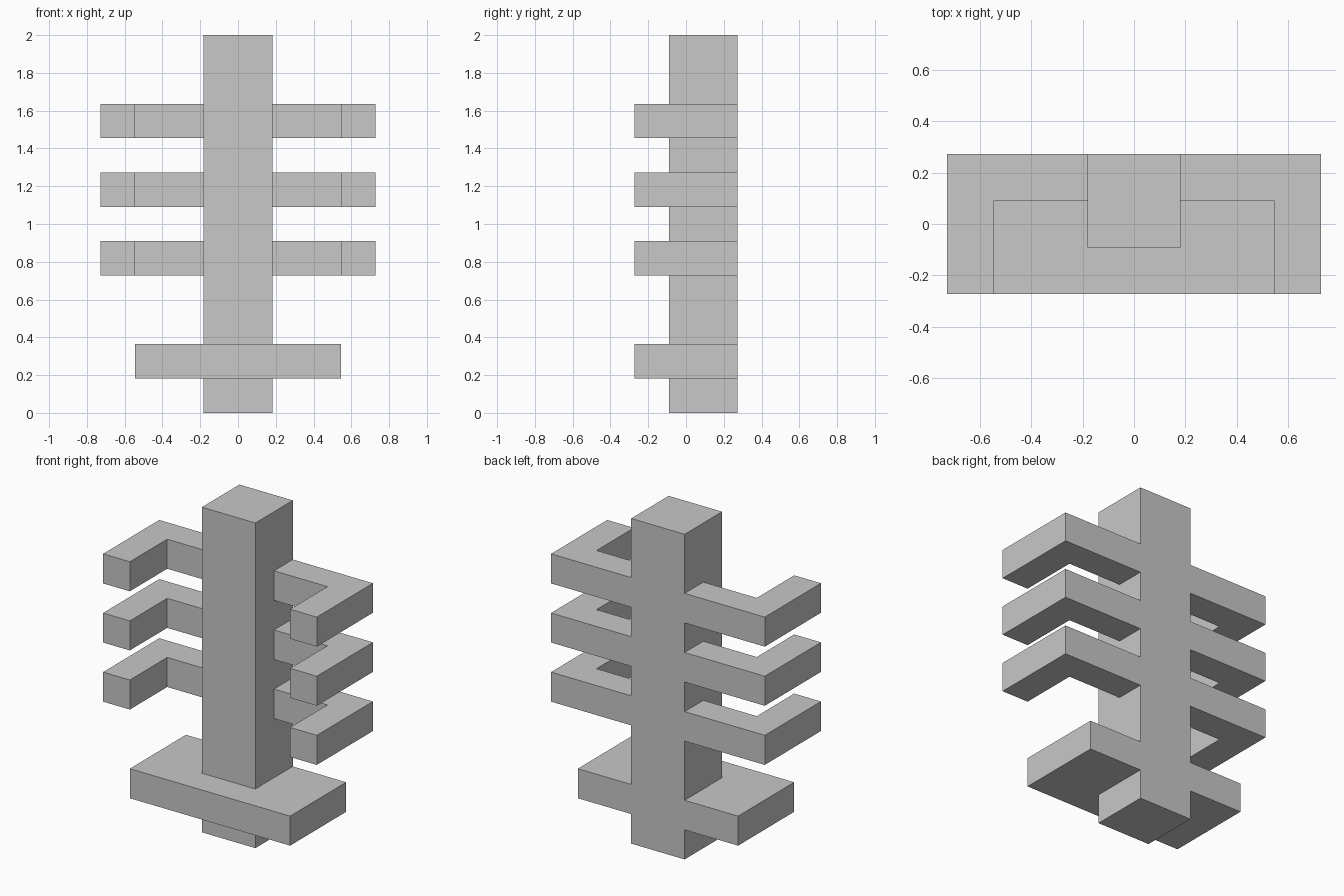
import bpy
import bmesh

if "Cube" in bpy.data.objects:
    bpy.data.objects.remove(bpy.data.objects["Cube"])

U = 2 / 11  # one grid block; the whole model sits on this grid

bone = bpy.data.materials.new("light_grey")
bone.diffuse_color = (0.58, 0.58, 0.58, 1)
bone.use_nodes = True
bone.node_tree.nodes["Principled BSDF"].inputs["Base Color"].default_value = bone.diffuse_color


def extrude_profile(name, outline, z0, z1):
    """Prism from an xy outline (in blocks), raised from z0 to z1."""
    bm = bmesh.new()
    face = bm.faces.new([bm.verts.new((x * U, y * U, z0 * U)) for x, y in outline])
    top = bmesh.ops.extrude_face_region(bm, geom=[face])["geom"]
    bmesh.ops.translate(bm, vec=(0, 0, (z1 - z0) * U),
                        verts=[v for v in top if isinstance(v, bmesh.types.BMVert)])
    bmesh.ops.recalc_face_normals(bm, faces=bm.faces)
    mesh = bpy.data.meshes.new(name)
    bm.to_mesh(mesh)
    bm.free()
    mesh.materials.append(bone)
    obj = bpy.data.objects.new(name, mesh)
    bpy.context.collection.objects.link(obj)
    return obj


# Spine column, flush with the back of the other parts
extrude_profile("spine", [(-1, -.5), (1, -.5), (1, 1.5), (-1, 1.5)], 0, 11)

# Pelvis slab, notched around the spine
extrude_profile("pelvis", [(-3, -1.5), (3, -1.5), (3, 1.5), (1, 1.5),
                           (1, -.5), (-1, -.5), (-1, 1.5), (-3, 1.5)], 1, 2)

# Three pairs of L-shaped ribs, mirrored left to right
rib = [(1, .5), (3, .5), (3, -1.5), (4, -1.5), (4, 1.5), (1, 1.5)]
for i, z in enumerate((4, 6, 8), 1):
    pair = extrude_profile(f"rib_pair_{i}", rib, z, z + 1)
    mirror = pair.modifiers.new("mirror", "MIRROR")
    mirror.use_axis[0] = True
    mirror.use_mirror_merge = False
